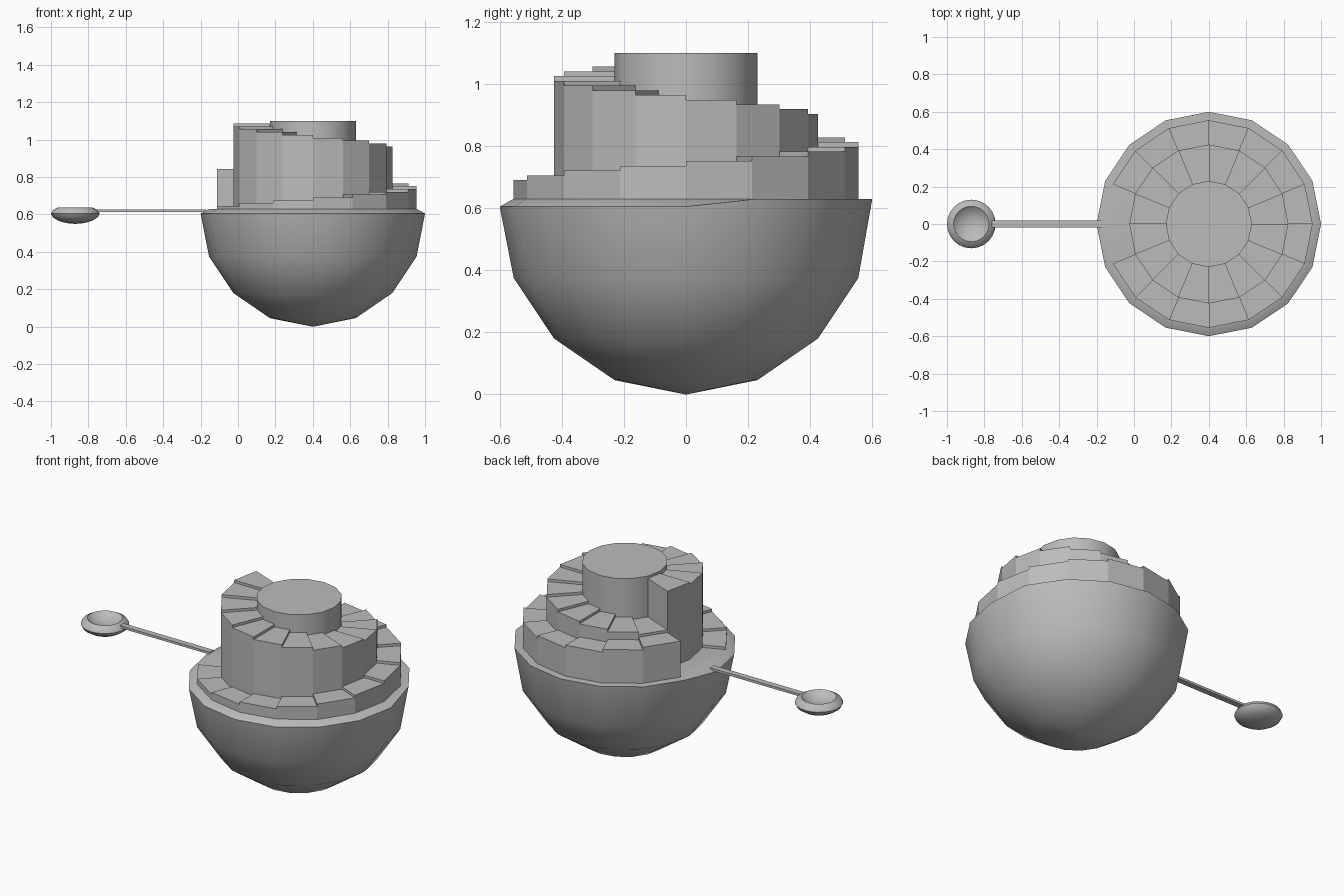
import bpy, bmesh
from math import sin, cos, tau, radians

cube = bpy.data.objects.get("Cube")
if cube:
    bpy.data.objects.remove(cube, do_unlink=True)

SIDES = 16
CENTRE_X = 0.4
DECK = 0.63
RISE = 0.0152

grey = bpy.data.materials.new("plain_grey")
grey.use_nodes = True
GREY = (0.5, 0.5, 0.5, 1)
grey.diffuse_color = GREY
grey.node_tree.nodes["Principled BSDF"].inputs["Base Color"].default_value = GREY


def finish(name, bm, x=0.0, smooth=None):
    """Turn a bmesh into a named object, optionally smooth below an angle."""
    bmesh.ops.remove_doubles(bm, verts=bm.verts, dist=1e-5)
    bmesh.ops.recalc_face_normals(bm, faces=bm.faces)
    mesh = bpy.data.meshes.new(name)
    bm.to_mesh(mesh)
    bm.free()
    mesh.materials.append(grey)
    obj = bpy.data.objects.new(name, mesh)
    obj.location.x = x
    bpy.context.collection.objects.link(obj)
    if smooth:
        bpy.ops.object.select_all(action='DESELECT')
        obj.select_set(True)
        bpy.context.view_layer.objects.active = obj
        bpy.ops.object.shade_smooth_by_angle(angle=radians(smooth))
    return obj


def ring(bm, r, z, sides):
    return [bm.verts.new((r * cos(tau * i / sides), r * sin(tau * i / sides), z))
            for i in range(sides)]


def lathe(profile, sides):
    """Closed solid from (radius, height) rings; end rings are capped."""
    bm = bmesh.new()
    rings = [ring(bm, r, z, sides) for r, z in profile]
    for a, b in zip(rings, rings[1:]):
        for i in range(sides):
            j = (i + 1) % sides
            bm.faces.new((a[i], a[j], b[j], b[i]))
    bm.faces.new(rings[0])
    bm.faces.new(rings[-1])
    return bm, rings


# Half-round base: chamfered deck edge at the front, plain edge at the back
bm, rings = lathe([(0.002, 0), (0.23, 0.046), (0.425, 0.18), (0.555, 0.375),
                   (0.6, 0.605), (0.555, DECK)], SIDES)
for v in rings[4]:
    if v.co.y > 0.1:
        v.co.z = DECK
finish("bowl_base", bm, CENTRE_X, 30)


def step(name, index, inner, outer, top):
    """One wedge-shaped stair between two radii."""
    bm = bmesh.new()
    layers = []
    for z in (DECK - 0.005, top):
        layers.append([bm.verts.new((r * cos(a), r * sin(a), z)) for r, a in (
            (inner, tau * index / SIDES), (outer, tau * index / SIDES),
            (outer, tau * (index + 1) / SIDES), (inner, tau * (index + 1) / SIDES))])
    low, high = layers
    bm.faces.new(low)
    bm.faces.new(high)
    for i in range(4):
        j = (i + 1) % 4
        bm.faces.new((low[i], low[j], high[j], high[i]))
    finish(name, bm, CENTRE_X)


# Outer stairs climb anticlockwise, inner stairs turn back and climb clockwise
OUTER_COUNT = 14
for k in range(OUTER_COUNT):
    step(f"outer_step_{k + 1}", 9 + k, 0.425, 0.555, DECK + RISE * (k + 1))
for k in range(SIDES):
    step(f"inner_step_{k + 1}", 6 - k, 0.23, 0.425,
         DECK + RISE * (OUTER_COUNT + k + 1))

# Central drum
bm, _ = lathe([(0.23, DECK - 0.005), (0.23, 1.1)], SIDES)
finish("central_drum", bm, CENTRE_X, 30)

# Thin arm
bm = bmesh.new()
bmesh.ops.create_cube(bm, size=1)
for v in bm.verts:
    v.co.x *= 0.6
    v.co.y *= 0.035
    v.co.z = 0.62 + v.co.z * 0.014
finish("arm", bm, -0.47)

# Shallow dish at the end of the arm
bm, _ = lathe([(0.005, 0.55), (0.05, 0.554), (0.09, 0.566), (0.12, 0.585),
               (0.13, 0.604), (0.12, 0.622), (0.095, 0.636),
               (0.075, 0.618), (0.04, 0.604), (0.005, 0.6)], 24)
finish("dish", bm, -0.87, 50)
